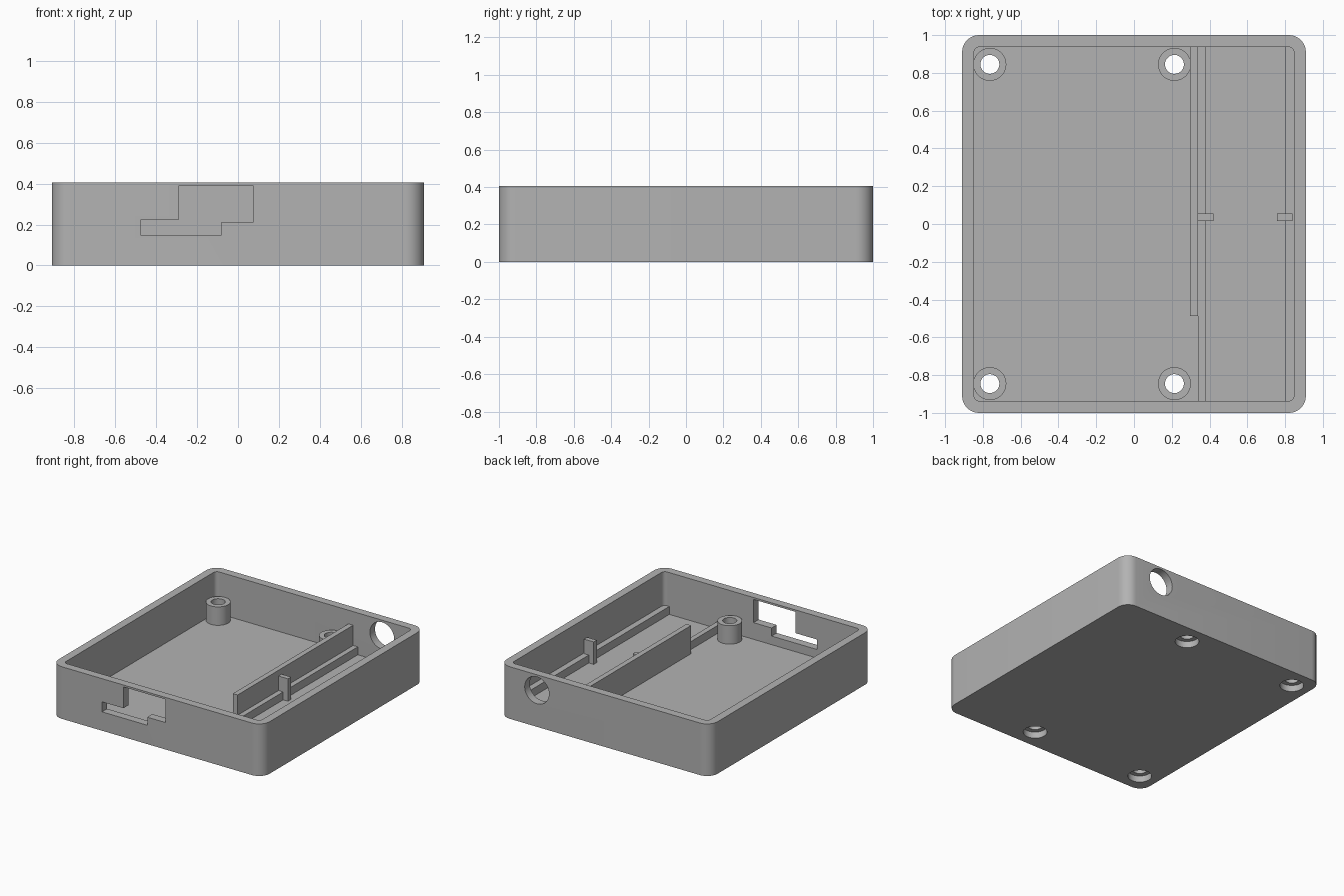
import bpy, bmesh
from math import cos, sin, pi, radians
from mathutils import Matrix

default = bpy.data.objects.get("Cube")
if default:
    bpy.data.objects.remove(default, do_unlink=True)

GREY = bpy.data.materials.new("plain grey")
GREY.use_nodes = True
colour = (0.45, 0.45, 0.45, 1)
GREY.diffuse_color = colour
GREY.node_tree.nodes["Principled BSDF"].inputs["Base Color"].default_value = colour

HX, HY, HEIGHT = 0.91, 1.0, 0.406   # outer half sizes and height
WALL, FLOOR = 0.063, 0.08


def prism(name, outline, low, high, matrix=Matrix()):
    """Extrude a flat outline from low to high along z, then place it."""
    bm = bmesh.new()
    base = bm.faces.new([bm.verts.new((x, y, low)) for x, y in outline])
    side = bmesh.ops.extrude_face_region(bm, geom=[base])["geom"]
    top = [v for v in side if isinstance(v, bmesh.types.BMVert)]
    bmesh.ops.translate(bm, verts=top, vec=(0, 0, high - low))
    bmesh.ops.transform(bm, matrix=matrix, verts=bm.verts)
    bmesh.ops.recalc_face_normals(bm, faces=bm.faces)
    mesh = bpy.data.meshes.new(name)
    bm.to_mesh(mesh)
    bm.free()
    obj = bpy.data.objects.new(name, mesh)
    bpy.context.collection.objects.link(obj)
    mesh.materials.append(GREY)
    return obj


def rounded(hx, hy, r, steps=10):
    corners = [(1, 1), (-1, 1), (-1, -1), (1, -1)]
    return [(sx * (hx - r) + r * cos(a), sy * (hy - r) + r * sin(a))
            for i, (sx, sy) in enumerate(corners)
            for a in [(i + k / steps) * pi / 2 for k in range(steps + 1)]]


def circle(x, y, r, n=48):
    return [(x + r * cos(2 * pi * k / n), y + r * sin(2 * pi * k / n)) for k in range(n)]


def box(name, x0, x1, y0, y1, z1):
    return prism(name, [(x0, y0), (x1, y0), (x1, y1), (x0, y1)], FLOOR - 0.01, z1)


def cut(obj, cutters):
    bpy.context.view_layer.objects.active = obj
    for cutter in cutters:
        mod = obj.modifiers.new("cut", 'BOOLEAN')
        mod.operation, mod.solver, mod.object = 'DIFFERENCE', 'EXACT', cutter
        bpy.ops.object.modifier_apply(modifier=mod.name)


def smooth(obj):
    bpy.ops.object.select_all(action='DESELECT')
    obj.select_set(True)
    bpy.context.view_layer.objects.active = obj
    bpy.ops.object.shade_smooth_by_angle(angle=radians(30))


# Open tray with rounded corners
tray = prism("tray", rounded(HX, HY, 0.09), 0, HEIGHT)
cavity = prism("cavity_cutter", rounded(HX - WALL, HY - WALL, 0.03), FLOOR, 1)

# Stepped opening in the front wall and round opening in the back wall
upright = Matrix.Rotation(pi / 2, 4, 'X')   # outline y becomes z, depth becomes -y
slot = [(-0.473, 0.147), (-0.083, 0.147), (-0.083, 0.21), (0.073, 0.21),
        (0.073, 0.391), (-0.288, 0.391), (-0.288, 0.225), (-0.473, 0.225)]
front_slot = prism("front_slot_cutter", slot, 0.85, 1.1, upright)
back_hole = prism("back_hole_cutter", circle(0.587, 0.285, 0.105), -1.1, -0.85, upright)
cutters = [cavity, front_slot, back_hole]

# Screw posts with through holes, recessed from below
posts = []
for side, x in (("right", -0.763), ("left", 0.214)):
    for end, y in (("front", -0.845), ("back", 0.845)):
        post = prism(f"{end}_{side}_post", circle(x, y, 0.087), FLOOR - 0.01, 0.224)
        bore = prism("bore_cutter", circle(x, y, 0.05), -0.1, 0.5)
        recess = prism("recess_cutter", circle(x, y, 0.085), -0.1, 0.05)
        cut(post, [bore])
        posts.append(post)
        cutters += [bore, recess]

cut(tray, cutters)
for cutter in cutters:
    bpy.data.objects.remove(cutter, do_unlink=True)
for obj in [tray] + posts:
    smooth(obj)

# Divider, low rails and clips of the side bay
inner = HY - WALL + 0.005
box("divider", 0.297, 0.338, -0.488, inner, 0.3)
box("inner_rail", 0.338, 0.378, -inner, inner, 0.142)
box("outer_rail", 0.8, 0.852, -inner, inner, 0.142)
box("inner_clip", 0.338, 0.42, 0.017, 0.055, 0.255)
box("outer_clip", 0.758, 0.84, 0.017, 0.055, 0.255)
